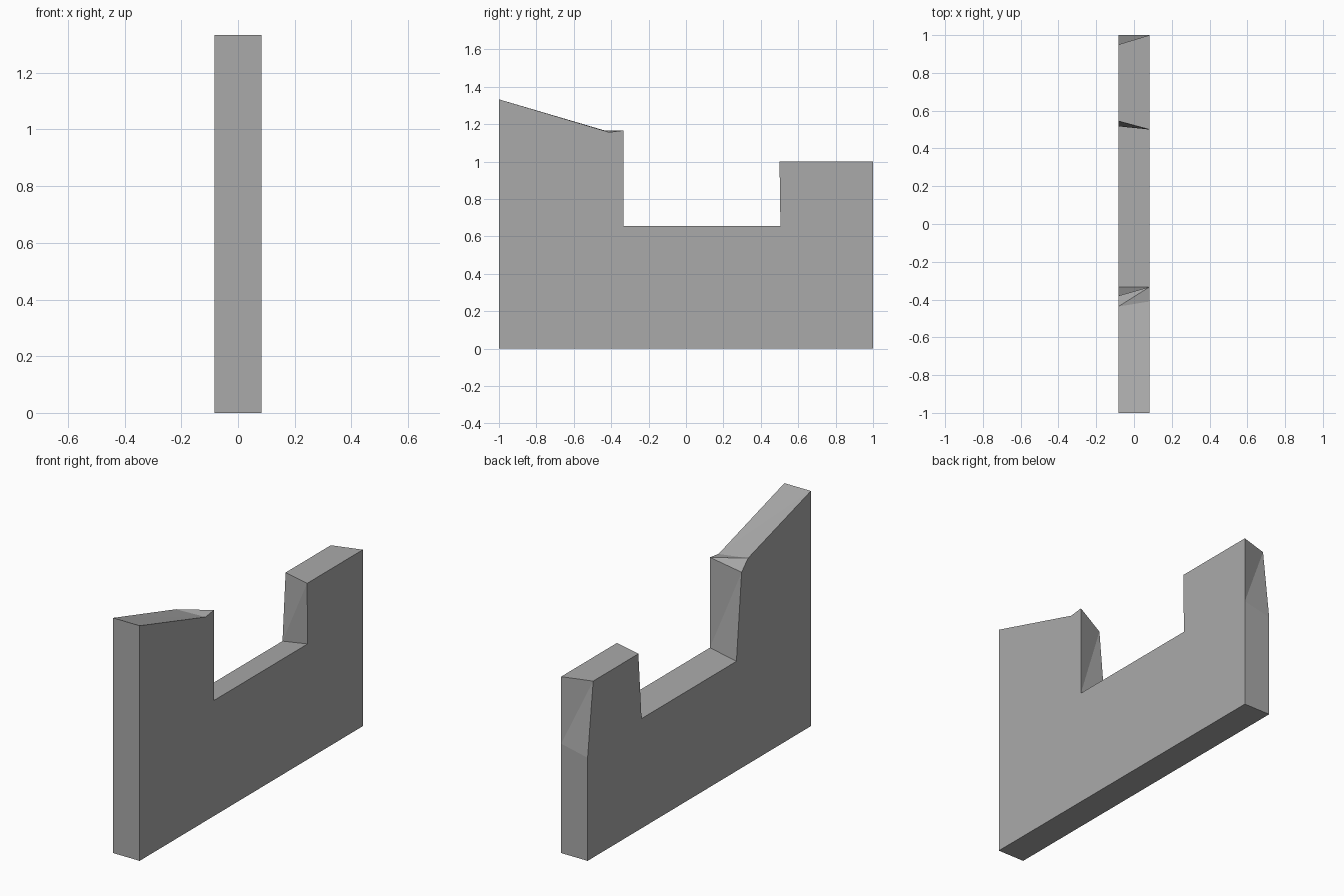
import bpy
import bmesh

cube = bpy.data.objects.get("Cube")
if cube:
    bpy.data.objects.remove(cube, do_unlink=True)

HALF_THICKNESS = 0.083

# Matching (y, z) outlines: one intact face, one worn face with chipped edges
intact_side = [(-1, 0), (1, 0), (1, 0.62), (1, 1), (0.5, 1), (0.505, 0.655),
               (-0.333, 0.655), (-0.333, 1.167), (-0.41, 1.157), (-1, 1.333)]
worn_side = [(-1, 0), (1, 0), (1, 0.584), (0.95, 1), (0.545, 1), (0.517, 0.622),
             (-0.333, 0.622), (-0.38, 1.109), (-0.437, 1.167), (-1, 1.333)]


def make_material(name, color):
    mat = bpy.data.materials.new(name)
    mat.use_nodes = True
    mat.diffuse_color = color
    mat.node_tree.nodes["Principled BSDF"].inputs["Base Color"].default_value = color
    return mat


def loft_slab(name, profile_a, profile_b, half, mat):
    """Cap both outlines and join them with triangles."""
    bm = bmesh.new()
    a = [bm.verts.new((half, y, z)) for y, z in profile_a]
    b = [bm.verts.new((-half, y, z)) for y, z in profile_b]
    bm.faces.new(a)
    bm.faces.new(reversed(b))
    for i in range(len(a)):
        j = (i + 1) % len(a)
        bm.faces.new((a[i], b[i], b[j]))
        bm.faces.new((a[i], b[j], a[j]))
    bmesh.ops.recalc_face_normals(bm, faces=bm.faces[:])
    mesh = bpy.data.meshes.new(name)
    bm.to_mesh(mesh)
    bm.free()
    mesh.materials.append(mat)
    obj = bpy.data.objects.new(name, mesh)
    bpy.context.collection.objects.link(obj)
    return obj


# Broken wall slab
stone = make_material("stone_grey", (0.4, 0.4, 0.4, 1))
loft_slab("broken_wall", intact_side, worn_side, HALF_THICKNESS, stone)
